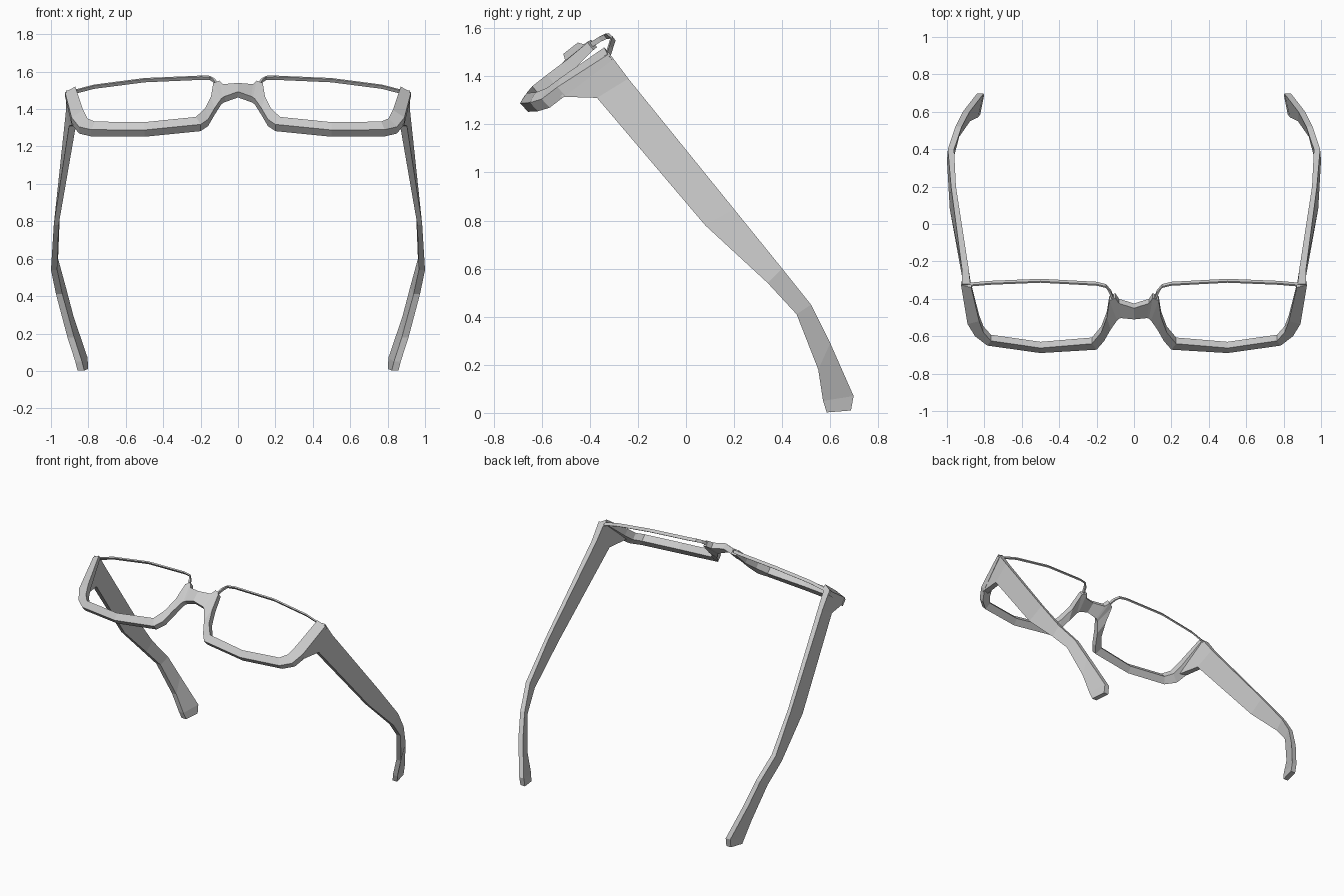
import bpy, bmesh
from mathutils import Vector


def loft(name, sections, cap_end=True):
    """Skin a row of four-point sections, then mirror across x = 0."""
    bm = bmesh.new()
    rings = [[bm.verts.new(p) for p in s] for s in sections]
    for a, b in zip(rings, rings[1:]):
        for i in range(4):
            j = (i + 1) % 4
            bm.faces.new((a[i], a[j], b[j], b[i]))
    bm.faces.new(rings[0])
    end = bm.faces.new(rings[-1])
    bmesh.ops.recalc_face_normals(bm, faces=bm.faces[:])
    if not cap_end:
        bmesh.ops.delete(bm, geom=[end], context='FACES_ONLY')
    me = bpy.data.meshes.new(name)
    bm.to_mesh(me)
    bm.free()
    ob = bpy.data.objects.new(name, me)
    bpy.context.collection.objects.link(ob)
    mod = ob.modifiers.new("mirror", 'MIRROR')
    mod.use_axis[0] = True
    mod.merge_threshold = 0.0005
    return ob


# Front frame: outer and inner edge of the front face, hinge corner to bridge
rim = [
    ((.925, -.325, 1.490), (.870, -.340, 1.520)),
    ((.890, -.535, 1.355), (.828, -.520, 1.395)),
    ((.850, -.600, 1.305), (.805, -.580, 1.350)),
    ((.785, -.650, 1.290), (.765, -.625, 1.333)),
    ((.500, -.690, 1.288), (.500, -.663, 1.330)),
    ((.200, -.672, 1.318), (.225, -.640, 1.358)),
    ((.160, -.626, 1.345), (.175, -.580, 1.405)),
    ((.125, -.565, 1.405), (.145, -.500, 1.465)),
    ((.090, -.515, 1.455), (.132, -.410, 1.540)),
    ((.080, -.507, 1.463), (.100, -.395, 1.552)),
    ((.070, -.503, 1.468), (.080, -.425, 1.533)),
    ((.000, -.510, 1.493), (.000, -.450, 1.540)),
]
sections = []
for i, (o, n) in enumerate(rim):
    back = Vector((0, .018, -.022)) if i == 0 else Vector((0, .033, -.036))
    if i >= 8:
        back = Vector((0, .025, -.031))
    o, n = Vector(o), Vector(n)
    sections.append((o, n, n + back, o + back))
loft("front_frame", sections, cap_end=False)

# Thin wire along the top of each lens
wire = [(.120, -.400, 1.540), (.135, -.365, 1.562), (.150, -.342, 1.572),
        (.200, -.330, 1.573), (.500, -.314, 1.560), (.770, -.325, 1.525),
        (.885, -.335, 1.495)]
up, back = Vector((0, .008, .006)), Vector((0, .013, -.017))
sections = []
for i, p in enumerate(wire):
    p = Vector(p)
    t = Vector((-.012, 0, 0)) if i < 2 else up
    sections.append((p, p + t, p + t + back, p + back))
loft("top_wire", sections)

# Temples: upper edge (x, y, z), lower edge (x, y, z), thickness
temple = [
    ((.920, -.322, 1.500), (.886, -.525, 1.315), .045),
    ((.920, -.240, 1.390), (.903, -.370, 1.310), .036),
    ((.978, .200, .847), (.985, .080, .780), .026),
    ((.995, .400, .600), (1.00, .340, .540), .033),
    ((.955, .520, .450), (.973, .460, .410), .034),
    ((.915, .600, .290), (.912, .550, .180), .036),
    ((.840, .697, .070), (.870, .570, .050), .036),
    ((.838, .686, .010), (.858, .585, .002), .036),
]
sections = []
for t, b, w in temple:
    t, b, w = Vector(t), Vector(b), Vector((w, 0, 0))
    sections.append((t, b, b - w, t - w))
loft("temple_arms", sections)
